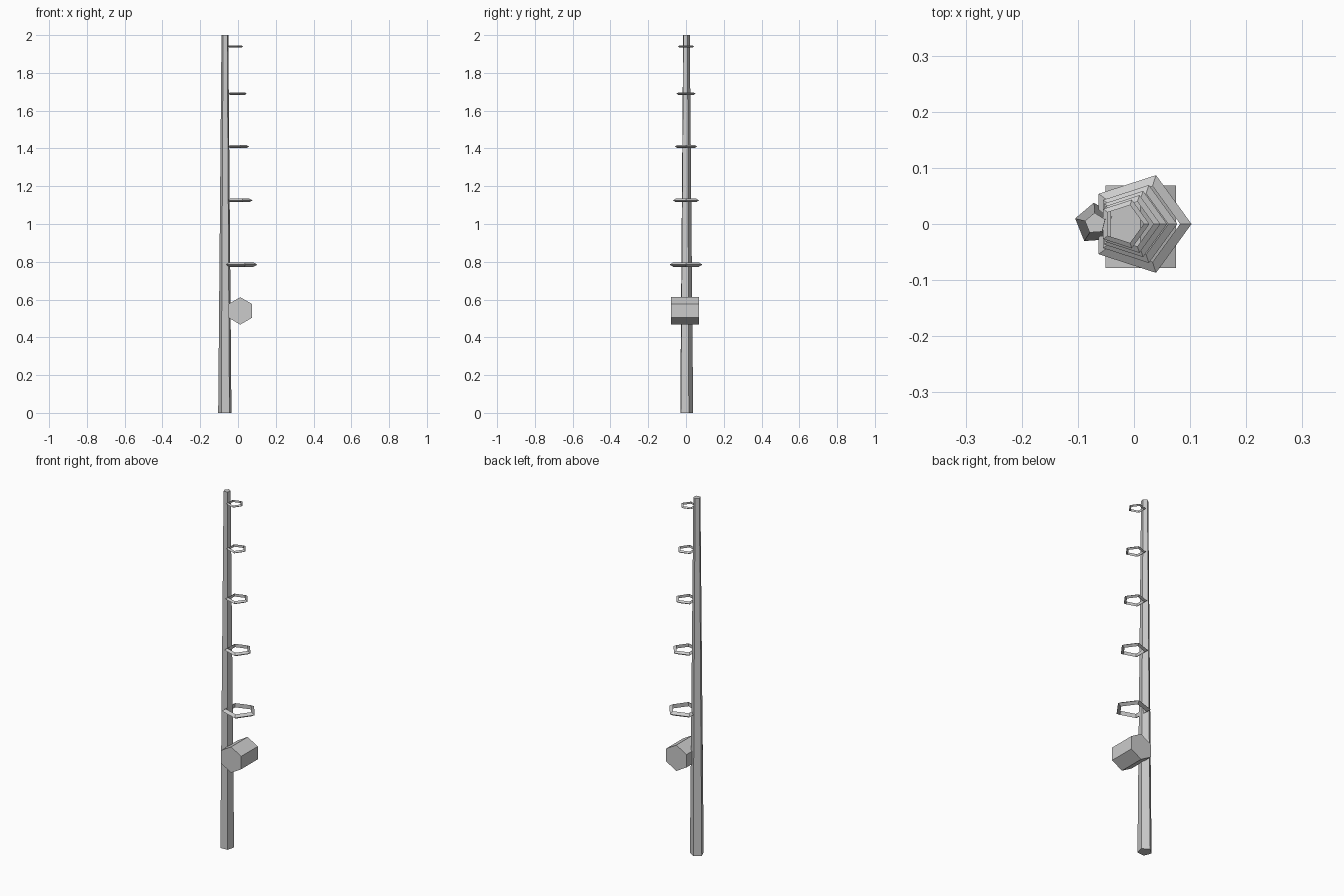
import bpy
from math import radians, pi

if "Cube" in bpy.data.objects:
    bpy.data.objects.remove(bpy.data.objects["Cube"])

# Tapered five-sided rod
bpy.ops.mesh.primitive_cone_add(vertices=5, radius1=0.037, radius2=0.019, depth=2,
                                location=(-0.069, 0.001, 1), rotation=(0, 0, radians(4)))
bpy.context.object.name = "rod"

# Six-sided reel lying across the rod
bpy.ops.mesh.primitive_cylinder_add(vertices=6, radius=0.0725, depth=0.147,
                                    location=(0.012, -0.005, 0.54), rotation=(pi / 2, 0, 0))
bpy.context.object.name = "reel"

# Line guides: (height, centre x, outer radius), five-sided rings with triangular section
guides = [(0.785, 0.011, 0.0915), (1.125, 0.004, 0.073), (1.41, -0.003, 0.062),
          (1.69, -0.007, 0.054), (1.94, -0.018, 0.0455)]
for i, (z, x, outer) in enumerate(guides):
    minor = outer * 0.148
    bpy.ops.mesh.primitive_torus_add(major_segments=5, minor_segments=3,
                                     major_radius=outer - minor, minor_radius=minor,
                                     location=(x, 0, z))
    bpy.context.object.name = f"line_guide_{i + 1}"
